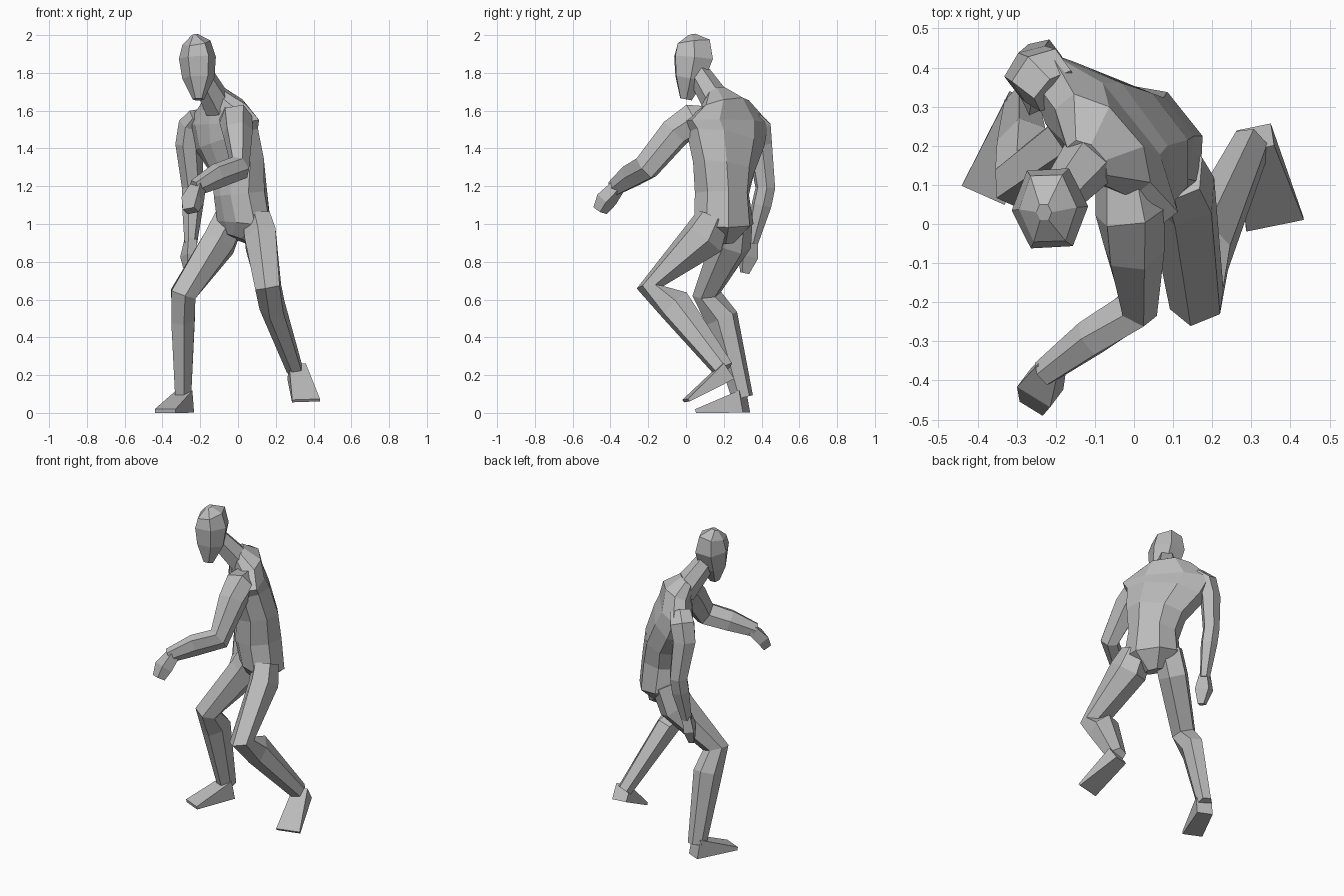
import bpy
import bmesh
from mathutils import Vector

if "Cube" in bpy.data.objects:
    bpy.data.objects.remove(bpy.data.objects["Cube"], do_unlink=True)

grey = bpy.data.materials.new("plain grey")
grey.use_nodes = True
colour = (0.5, 0.5, 0.5, 1)
grey.diffuse_color = colour
grey.node_tree.nodes["Principled BSDF"].inputs["Base Color"].default_value = colour

# Cross-sections: sideways and forward factors of each corner
BOX = [(1, 1), (-1, 1), (-1, -1), (1, -1)]
HEX = [(1, 0), (.55, 1), (-.55, 1), (-1, 0), (-.55, -1), (.55, -1)]
TRUNK = [(1, .4), (.45, 1), (-.45, 1), (-1, .4), (-1, -.4), (-.5, -.9), (0, -1), (.5, -.9), (1, -.4)]


def loft(name, section, side, stations):
    """Skin a section along stations of (x, y, z, half width, half depth)."""
    bm = bmesh.new()
    side = Vector((side[0], side[1], 0)).normalized()
    centres = [Vector(s[:3]) for s in stations]
    last = len(centres) - 1
    rings = []
    for i, (centre, station) in enumerate(zip(centres, stations)):
        tangent = Vector()
        if i > 0:
            tangent += (centre - centres[i - 1]).normalized()
        if i < last:
            tangent += (centres[i + 1] - centre).normalized()
        front = tangent.cross(side).normalized()
        across = front.cross(tangent).normalized()
        ring = []
        for a, b in section:
            point = centre + across * a * station[3] + front * b * station[4]
            point.z = max(point.z, 0)
            ring.append(bm.verts.new(point))
        rings.append(ring)
    count = len(section)
    for low, high in zip(rings, rings[1:]):
        for k in range(count):
            n = (k + 1) % count
            bm.faces.new((low[k], low[n], high[n], high[k]))
    bm.faces.new(rings[0])
    bm.faces.new(rings[-1])
    bmesh.ops.recalc_face_normals(bm, faces=bm.faces)
    mesh = bpy.data.meshes.new(name)
    bm.to_mesh(mesh)
    bm.free()
    mesh.materials.append(grey)
    obj = bpy.data.objects.new(name, mesh)
    bpy.context.collection.objects.link(obj)
    return obj


# Trunk turned towards its right, from crotch to neck base
loft("torso", TRUNK, (.63, -.78), [
    (0, .19, .92, .06, .07),
    (.03, .2, 1, .16, .13),
    (.01, .19, 1.16, .14, .135),
    (0, .2, 1.3, .17, .12),
    (-.06, .21, 1.45, .225, .115),
    (-.08, .21, 1.54, .26, .095),
    (-.08, .2, 1.63, .15, .085),
    (-.12, .16, 1.69, .06, .05),
])

# Head and neck
loft("neck", HEX, (.8, -.6), [
    (-.1, .18, 1.62, .08, .07),
    (-.19, .07, 1.79, .055, .055),
])
loft("head", HEX, (1, .05), [
    (-.21, 0, 1.66, .03, .03),
    (-.21, .02, 1.77, .085, .075),
    (-.215, .04, 1.88, .098, .1),
    (-.22, .04, 1.96, .075, .085),
    (-.23, .03, 2, .02, .02),
])

# Left arm reaching forward and across
loft("left_arm", HEX, (.95, -.3), [
    (-.03, .12, 1.56, .07, .06),
    (-.01, .03, 1.55, .09, .08),
    (0, -.06, 1.48, .08, .075),
    (.01, -.21, 1.3, .055, .065),
    (-.11, -.29, 1.255, .05, .06),
    (-.23, -.38, 1.19, .035, .04),
])
loft("left_hand", BOX, (.8, -.6), [
    (-.21, -.36, 1.2, .03, .03),
    (-.24, -.42, 1.13, .05, .035),
    (-.25, -.455, 1.07, .035, .025),
])

# Right arm hanging behind
loft("right_arm", HEX, (.6, -.8), [
    (-.2, .34, 1.57, .05, .06),
    (-.24, .38, 1.52, .065, .07),
    (-.26, .39, 1.42, .06, .065),
    (-.24, .42, 1.19, .05, .05),
    (-.24, .4, 1.1, .05, .05),
    (-.25, .35, .9, .03, .03),
])
loft("right_hand", BOX, (.4, -.9), [
    (-.25, .35, .92, .025, .025),
    (-.26, .33, .83, .045, .03),
    (-.26, .31, .74, .02, .015),
])

# Left leg bent with its foot raised
loft("left_leg", HEX, (.92, .37), [
    (.1, .14, 1.03, .08, .08),
    (.12, .09, .92, .09, .105),
    (.16, -.19, .665, .075, .06),
    (.18, -.06, .57, .07, .085),
    (.3, .2, .23, .045, .05),
])
loft("left_foot", BOX, (.98, .15), [
    (.31, .22, .22, .045, .05),
    (.36, 0, .065, .075, .008),
])

# Right leg standing
loft("right_leg", HEX, (.92, -.4), [
    (-.04, .26, 1.04, .09, .08),
    (-.1, .24, .9, .09, .095),
    (-.29, .11, .63, .075, .065),
    (-.29, .19, .5, .065, .08),
    (-.29, .3, .08, .045, .05),
])
loft("right_foot", BOX, (.92, -.4), [
    (-.28, .31, .06, .047, .06),
    (-.385, .075, .01, .06, .01),
])
